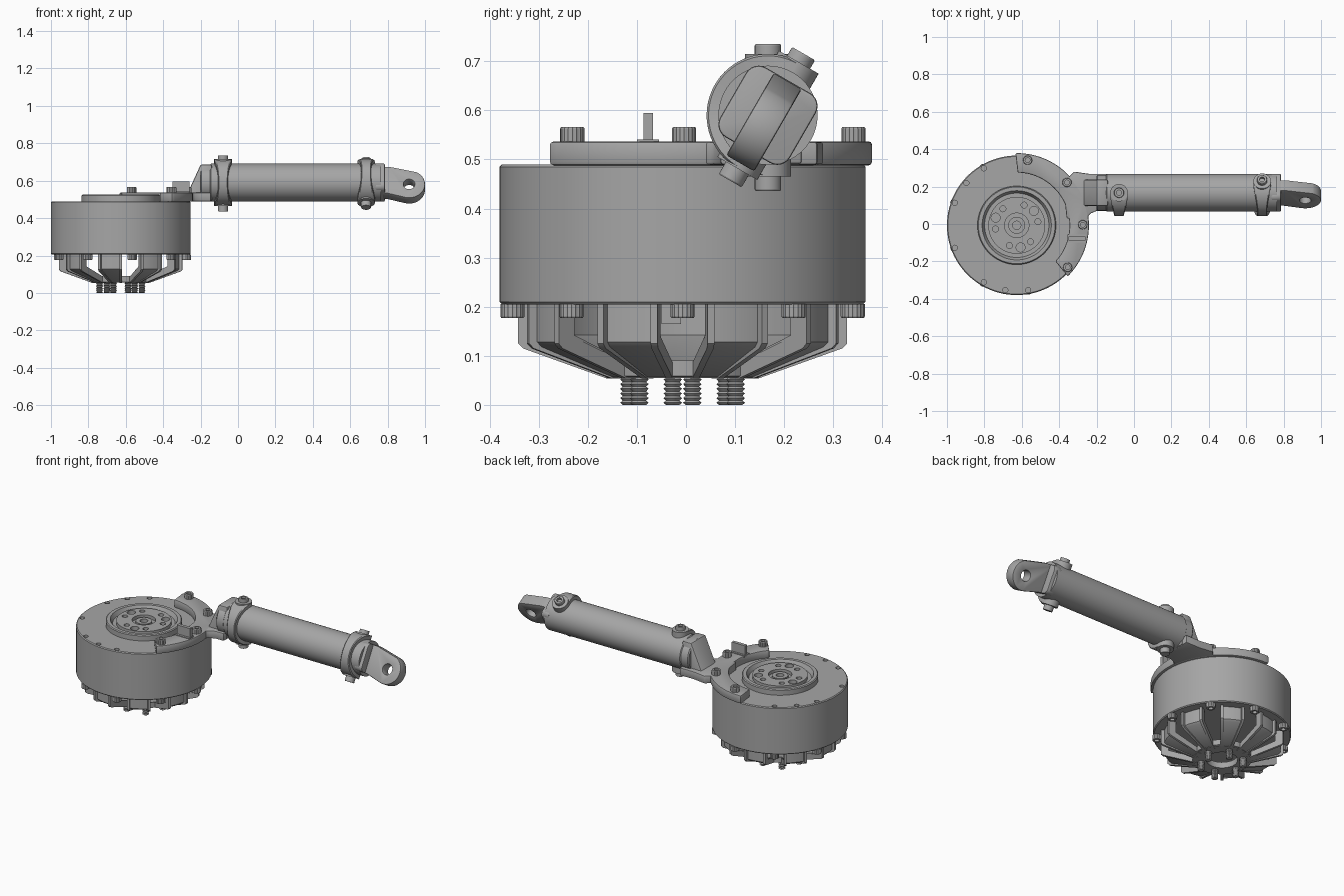
import bpy, bmesh
from math import sin, cos, radians, pi
from mathutils import Matrix, Vector

if "Cube" in bpy.data.objects:
    bpy.data.objects.remove(bpy.data.objects["Cube"])

grey = bpy.data.materials.new("machined_grey")
grey.use_nodes = True
grey.diffuse_color = (0.38, 0.38, 0.38, 1)
grey.node_tree.nodes["Principled BSDF"].inputs["Base Color"].default_value = (0.38, 0.38, 0.38, 1)

T = Matrix.Translation


def R(deg, axis):
    return Matrix.Rotation(radians(deg), 4, axis)


def finish(name, bm, matrix):
    """Turn a bmesh into a named object with crisp smooth shading."""
    bmesh.ops.remove_doubles(bm, verts=bm.verts, dist=1e-5)
    bmesh.ops.recalc_face_normals(bm, faces=bm.faces)
    bm.transform(matrix)
    mesh = bpy.data.meshes.new(name)
    bm.to_mesh(mesh)
    bm.free()
    mesh.materials.append(grey)
    mesh.shade_smooth()
    mesh.set_sharp_from_angle(angle=radians(30))
    ob = bpy.data.objects.new(name, mesh)
    bpy.context.collection.objects.link(ob)
    return ob


def lathe(name, profile, matrix, segs=32, closed=False, knurl=0.0):
    """Revolve (radius, height) points about local z."""
    bm = bmesh.new()
    rings = []
    for i in range(segs):
        a = 2 * pi * i / segs
        k = 1 - knurl * (i % 2)
        rings.append([bm.verts.new((r * k * cos(a), r * k * sin(a), z)) for r, z in profile])
    n = len(profile)
    for i in range(segs):
        p, q = rings[i], rings[(i + 1) % segs]
        for j in range(n if closed else n - 1):
            k = (j + 1) % n
            bm.faces.new((p[j], q[j], q[k], p[k]))
    return finish(name, bm, matrix)


def rod(name, r, z0, z1, matrix, segs=32):
    return lathe(name, [(0, z0), (r, z0), (r, z1), (0, z1)], matrix, segs)


def prism(name, points, z0, z1, matrix=Matrix()):
    """Extrude a flat outline along local z."""
    bm = bmesh.new()
    face = bm.faces.new([bm.verts.new((x, y, z0)) for x, y in points])
    top = bmesh.ops.extrude_face_region(bm, geom=[face])["geom"]
    bmesh.ops.translate(bm, vec=(0, 0, z1 - z0), verts=[v for v in top if isinstance(v, bmesh.types.BMVert)])
    return finish(name, bm, matrix)


def rect(x0, x1, y0, y1):
    return [(x0, y0), (x1, y0), (x1, y1), (x0, y1)]


def arc(r, a0, a1, steps, cx=0, cy=0):
    return [(cx + r * cos(radians(a0 + (a1 - a0) * i / steps)),
             cy + r * sin(radians(a0 + (a1 - a0) * i / steps))) for i in range(steps + 1)]


def bake(ob):
    """Apply the modifiers and mark sharp edges again."""
    mesh = bpy.data.meshes.new_from_object(ob.evaluated_get(bpy.context.evaluated_depsgraph_get()))
    ob.modifiers.clear()
    ob.data = mesh
    mesh.shade_smooth()
    mesh.set_sharp_from_angle(angle=radians(30))


def cut(ob, cutters):
    for c in cutters:
        mod = ob.modifiers.new("cut", "BOOLEAN")
        mod.operation, mod.solver, mod.object = "DIFFERENCE", "EXACT", c
    bake(ob)
    for c in cutters:
        bpy.data.objects.remove(c)


def bevel(ob, width):
    mod = ob.modifiers.new("bevel", "BEVEL")
    mod.width, mod.segments, mod.limit_method = width, 2, "ANGLE"
    bake(ob)


BASE = T((-0.627, -0.007, 0))


def polar(angle, r, z=0.0):
    return BASE @ R(angle, "Z") @ T((r, 0, z))


# Motor drum with stepped top rings and drilled holes
drum = lathe("motor_drum", [
    (0, .205), (.368, .205), (.373, .21), (.373, .485), (.368, .49), (.21, .49), (.21, .52), (.205, .525),
    (.185, .525), (.178, .512), (.172, .50), (.152, .50), (.152, .52), (.065, .52), (.065, .50),
    (.045, .50), (.045, .515), (.022, .515), (.022, .46), (0, .46)], BASE, 96)
holes = [rod("rim_hole", .014, .465, .55, polar(a, .352), 16) for a in (120, 140, 160, 200, 240, 260, 280)]
holes += [rod("small_hole", .016, .49, .55, polar(10 + 60 * k, .115), 16) for k in range(6)]
holes += [rod("large_hole", .024, .48, .55, polar(40 + 120 * k, .12), 20) for k in range(3)]
cut(drum, holes)

# Slotted cage under the drum
cage = lathe("vent_cage", [
    (.318, .206), (.318, .128), (.308, .118), (.155, .057), (.09, .057), (.09, .085), (.145, .085),
    (.292, .142), (.292, .206)], BASE, 72, closed=True)
slot = arc(.16, -9, 9, 4) + arc(.42, 9, -9, 4)
cut(cage, [prism("slot", slot, .02, .25, BASE @ R(40 * k, "Z")) for k in range(9)])
rib = [(.30, .206), (.335, .206), (.335, .125), (.325, .115), (.155, .054), (.13, .054), (.14, .08), (.30, .14)]
for k in range(9):
    for side in (-10, 10):
        prism("cage_rib", rib, -.007, .007, BASE @ R(40 * k + side, "Z") @ R(90, "X"))
lathe("cage_hub_ring", [(.085, .055), (.155, .055), (.155, .07), (.085, .09)], BASE, 48, closed=True)
prism("cable_connector", rect(-.93, -.84, -.05, -.01), .165, .215)

# Socket-head bolts
head = [(0, 0), (.025, 0), (.025, .026), (.023, .029), (.013, .029), (.013, .014), (0, .014)]
for k in range(9):
    lathe("lower_bolt", head, polar(40 * k, .352, .206) @ R(180, "X"), 36, knurl=.06)
for a in (-40, 0, 40, 80):
    lathe("bracket_bolt", head, polar(a + .5, .353, .537), 36, knurl=.06)

# Threaded studs at the bottom
thread = [(0, .06)]
for i in range(6):
    z = .056 - i * .0095
    thread += [(.014, z), (.019, z - .004)]
thread += [(.014, 0), (0, 0)]
for k in range(6):
    lathe("threaded_stud", thread, polar(10 + 60 * k, .115), 20)

# Curved bracket bolted on the drum
plate = prism("bracket_plate", arc(.386, -45, 91, 40) + arc(.282, 89, -43, 36), .488, .537, BASE)
bevel(plate, .007)
AXIS = Vector((0, .167, .59))
floor = prism("bracket_floor", [(-.36, .03), (-.26, .02), (-.235, .055), (-.20, .07), (-.145, .07),
                                (-.145, .268), (-.24, .268), (-.32, .28), (-.38, .22)], .489, .536)
bevel(floor, .006)
prism("bracket_fin", rect(-.35, -.26, -.087, -.067), .53, .595)
prism("bracket_fin_foot", rect(-.355, -.256, -.10, -.055), .53, .541)
SIDE = T((0, AXIS.y, 0)) @ R(90, "X")
gusset = prism("bracket_gusset", [(-.30, .50), (-.14, .49), (-.14, .686), (-.20, .686), (-.268, .536)],
               -.07, .07, SIDE)
bevel(gusset, .008)

# Arm tube along x
TUBE = T(AXIS)
ALONG = TUBE @ R(90, "Y")
lathe("tube_collar", [(0, -.2), (.09, -.2), (.096, -.194), (.096, -.14), (0, -.14)], ALONG, 64)
lathe("arm_tube", [(0, -.15), (.095, -.15), (.101, -.145), (.101, .765), (0, .765)], ALONG, 64)


def clamp(x, tilt):
    """Half band that widens into a bolted boss at both ends."""
    frame = TUBE @ T((x, 0, 0)) @ R(tilt, "X")
    bm = bmesh.new()
    rows = []
    for i in range(33):
        a = radians(90 + 180 * i / 32)
        w = .026 + .021 * abs(sin(a)) ** 2.5
        rows.append([bm.verts.new((sx * w, r * cos(a), r * sin(a)))
                     for sx, r in ((-1, .095), (-1, .121), (-.85, .125), (.85, .125), (1, .121), (1, .095))])
    for p, q in zip(rows, rows[1:]):
        for j in range(6):
            k = (j + 1) % 6
            bm.faces.new((p[j], p[k], q[k], q[j]))
    bm.faces.new(rows[0])
    bm.faces.new(rows[-1])
    finish("clamp_band", bm, frame)
    rod("clamp_boss", .047, -.125, .125, frame, 40)
    lathe("clamp_bolt", [(0, -.154), (.025, -.154), (.027, -.151), (.027, .142), (.025, .145), (.014, .145),
                         (.014, .13), (0, .13)], frame, 32)


clamp(-.08, 0)
clamp(.685, -30)

# End flange, a tilted rounded square
corner = .052
square = sum([arc(.03, a, a + 90, 6, corner * sx, corner * sy)
              for a, sx, sy in ((0, 1, 1), (90, -1, 1), (180, -1, -1), (270, 1, -1))], [])
flange = prism("end_flange", square, .735, .785, TUBE @ R(-30, "X") @ R(90, "Y"))
bevel(flange, .005)

# Lug with an eye at the far end
LUG = TUBE @ R(60, "X")
outline = [(.76, .08), (.76, -.08), (.80, -.085)] + arc(.085, -105, 62, 24, .915, -.028) + [(.81, .08)]
lug = prism("end_lug", outline, -.033, .033, LUG)
cut(lug, [rod("eye", .03, -.1, .1, LUG @ T((.915, -.028, 0)), 32)])
bevel(lug, .005)
